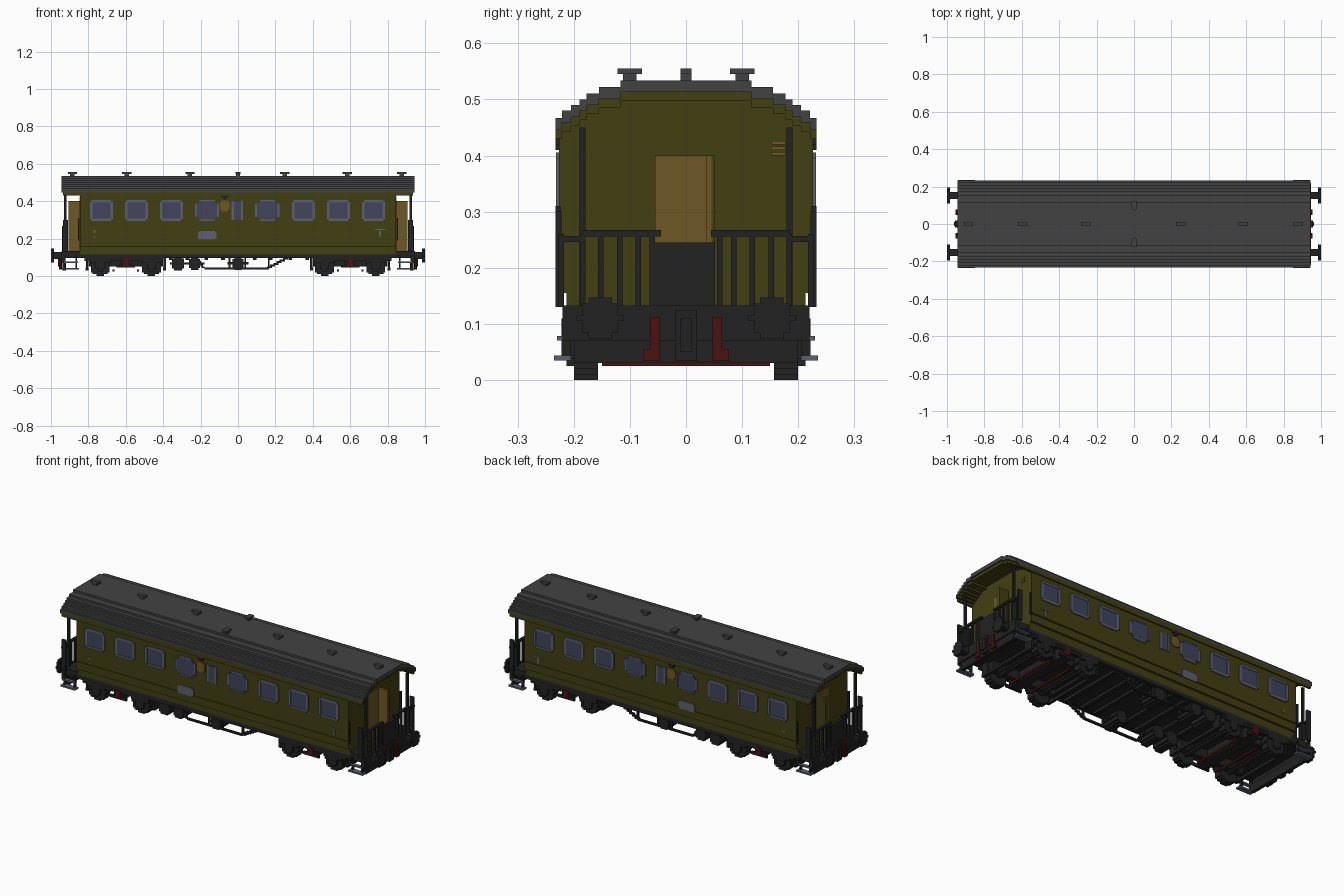
import bpy, bmesh, math

old = bpy.data.objects.get("Cube")
if old:
    bpy.data.objects.remove(old)


def material(name, rgb):
    m = bpy.data.materials.new(name)
    m.use_nodes = True
    m.diffuse_color = (*rgb, 1)
    node = m.node_tree.nodes["Principled BSDF"]
    node.inputs["Base Color"].default_value = (*rgb, 1)
    node.inputs["Roughness"].default_value = 0.8
    return m


OLIVE = material("olive paint", (.055, .05, .006))
ROOF = material("roof grey", (.055, .055, .055))
BLACK = material("chassis black", (.016, .016, .016))
WOOD = material("door wood", (.16, .095, .018))
GLASS = material("window glass", (.05, .058, .105))
METAL = material("light metal", (.11, .12, .16))
RED = material("brake red", (.075, .006, .006))


def part(name, mat, boxes, mirror=""):
    """One object from boxes (x0, x1, y0, y1, z0, z1), mirrored over the named axes."""
    boxes = list(boxes)
    if "x" in mirror:
        boxes += [(-b[1], -b[0], *b[2:]) for b in boxes]
    if "y" in mirror:
        boxes += [(b[0], b[1], -b[3], -b[2], b[4], b[5]) for b in boxes]
    bm = bmesh.new()
    for x0, x1, y0, y1, z0, z1 in boxes:
        low = [bm.verts.new(p) for p in ((x0, y0, z0), (x1, y0, z0), (x1, y1, z0), (x0, y1, z0))]
        high = [bm.verts.new((v.co.x, v.co.y, z1)) for v in low]
        bm.faces.new(low[::-1])
        bm.faces.new(high)
        for i in range(4):
            j = (i + 1) % 4
            bm.faces.new((low[i], low[j], high[j], high[i]))
    mesh = bpy.data.meshes.new(name)
    bm.to_mesh(mesh)
    bm.free()
    mesh.materials.append(mat)
    obj = bpy.data.objects.new(name, mesh)
    bpy.context.collection.objects.link(obj)
    return obj


def disc(u, z, r, rows=9):
    """Stepped disc as rows (u0, u1, z0, z1)."""
    h = 2 * r / rows
    out = []
    for k in range(rows):
        mid = -r + (k + .5) * h
        w = max(h / 2, round(math.sqrt(r * r - mid * mid) / h) * h)
        out.append((u - w, u + w, z + mid - h / 2, z + mid + h / 2))
    return out


def y_disc(x, z, r, y0, y1, rows=9):
    return [(a, b, y0, y1, c, d) for a, b, c, d in disc(x, z, r, rows)]


# Stepped roof arch: half width and top height of each step
STEPS = [(.233, .467), (.221, .48), (.205, .49), (.19, .5), (.177, .511), (.155, .522), (.117, .534)]
END = .845


def arch(length, drop, thick):
    out = []
    for i, (y, z) in enumerate(STEPS):
        top = z - drop
        if i == len(STEPS) - 1:
            out.append((-length, length, -y, y, top - thick, top))
        else:
            inner = STEPS[i + 1][0]
            for a, b in ((inner, y), (-y, -inner)):
                out.append((-length, length, a, b, top - thick, top))
    return out


part("roof", ROOF, arch(.943, 0, .021))
part("roof_lining", OLIVE, arch(.935, .021, .016))

# Body stacked up under the arch
shell = [(-END, END, -.213, .213, .115, .155)]
base = .155
for y, z in STEPS:
    half = min(y, .226)
    shell.append((-END, END, -half, half, base, z - .03))
    base = z - .03
part("body", OLIVE, shell)
part("waist_strips", OLIVE, [(-END, END, .226, .231, .195, .201), (-END, END, .226, .233, .43, .455)], "y")

# Roof vents
vents = []
for x in (-.885, -.595, -.257, .25, .585, .875):
    vents += [(x - .012, x + .012, -.01, .01, .53, .546), (x - .025, x + .025, -.01, .01, .545, .555)]
part("roof_vents", ROOF, vents)
part("side_vents", ROOF, [(-.01, .01, .088, .112, .53, .546), (-.014, .014, .078, .122, .545, .555)], "y")

# Windows: glass plate inside a raised frame
glass, frame = [], []
for x in (-.73, -.543, -.356, .35, .537, .725):
    glass.append((x - .05, x + .05, .225, .229, .303, .397))
    for s in (-1, 1):
        e = x + s * .055
        frame.append((e - .007, e + .007, .225, .232, .305, .395))
        zc = .35 + s * .049
        frame.append((x - .052, x + .052, .225, .232, zc - .006, zc + .006))
for x in (-.166, .157):
    for w, h in ((.058, .03), (.05, .042), (.038, .05)):
        glass.append((x - w, x + w, .225, .2295 + w / 100, .35 - h, .35 + h))
    for s in (-1, 1):
        frame.append((x + s * .06 - .005, x + s * .06 + .005, .225, .232, .315, .385))
        frame.append((x - .04, x + .04, .225, .232, .35 + s * .051 - .004, .35 + s * .051 + .004))
glass.append((-.023, .017, .225, .229, .303, .397))
for x in (-.028, .022):
    frame.append((x - .006, x + .006, .225, .232, .3, .4))
part("window_glass", GLASS, glass, "y")
part("window_frames", METAL, frame, "y")

# Side badge, number plate and small markings
part("round_badge", WOOD, y_disc(-.071, .375, .029, .225, .231, 7), "y")
part("lamp_bracket", BLACK, [(-.09, -.052, .225, .233, .42, .43), (-.08, -.062, .225, .233, .41, .44)], "y")
part("side_plate", METAL, [(-.215, -.115, .225, .231, .2, .235), (-.207, -.123, .225, .2312, .194, .241)], "y")
part("left_marks", METAL, [(.735, .785, .225, .229, .245, .25), (.755, .765, .225, .229, .21, .24)], "y")
part("right_marks", WOOD, [(-.772, -.758, .225, .229, .23, .245), (-.772, -.758, .225, .229, .205, .212)], "y")

# End doorways with the door swung outwards
part("doorway", WOOD, [(END - .01, END + .003, -.055, .05, .13, .4)], "x")
part("open_door_inside", WOOD, [(END, .905, .036, .045, .13, .4)], "x")
part("open_door_outside", OLIVE, [(END, .905, .045, .052, .13, .4)], "x")
part("end_notice", WOOD, [(END, END + .003, .152, .177, z, z + .006) for z in (.4, .41, .42)], "x")

# Platforms, posts and railings
part("platform", BLACK, [(END - .02, .943, -.213, .213, .1, .133)], "x")
part("roof_posts", BLACK, [(.918, .93, .179, .19, .13, .45)], "xy")
part("grab_rails", BLACK, [(.847, .856, .224, .233, .19, .31), (.91, .935, .222, .233, .13, .3)], "xy")
rails = [(.925, .94, .045, .185, .256, .267), (.925, .94, .18, .228, .246, .257)]
rails += [(.927, .938, y - .005, y + .005, .13, .26) for y in (.06, .085, .118, .152, .184, .222)]
part("end_railings", BLACK, rails, "xy")
part("drop_plate", BLACK, [(.925, .94, -.055, .052, .13, .245)], "x")

# Chassis
part("floor", BLACK, [(-.93, .93, -.2, .2, .1, .118)])
part("sole_bars", BLACK, [(-.93, .93, .19, .213, .095, .12)], "y")
part("cross_beams", BLACK, [(x, x + .02, -.19, .19, .085, .105) for x in (-.37, -.28, -.18, -.09, .08, .165, .27, .36)])
part("buffer_beam", BLACK, [(.925, .945, -.22, .22, .07, .133), (.92, .938, -.2, .2, .03, .075)], "x")
part("coupler", BLACK, [(.94, .956, -.02, .02, .035, .125), (.95, .962, -.011, .011, .05, .11)], "x")
part("brake_hoses", RED, [(.943, .953, .047, .064, .05, .112), (.943, .955, .047, .077, .035, .055)], "xy")

# Buffers
heads = [(.985, 1, a, b, c, d) for a, b, c, d in disc(.153, .11, .037, 7)]
part("buffers", BLACK, heads + [(.94, .99, .135, .171, .092, .128)], "xy")

# Entrance steps
part("step_treads", METAL, [(.85, .94, .205, .235, .035, .044), (.855, .935, .21, .23, .07, .078)], "xy")
part("step_hangers", BLACK, [(x, x + .008, .205, .222, .04, .11) for x in (.86, .922)], "xy")

# Bogies
wheels, gear, bogie_red = [], [], []
for wx in (.463, .737):
    wheels += y_disc(wx, .055, .055, .157, .2, 11)
    wheels += y_disc(wx, .055, .03, .2, .213, 5)
    gear += y_disc(wx, .055, .014, -.16, .16, 3)
    gear.append((wx - .055, wx + .055, .2, .213, .07, .1))
gear += [(.4, .82, .198, .21, .08, .1), (.55, .65, .198, .21, .045, .06)]
gear += [(.4, .8, .12, .15, .05, .1), (.57, .63, -.2, .2, .045, .1)]
gear += [(x, x + .015, -.19, .19, .03, .045) for x in (.385, .8)]
gear += [(x, x + .012, .15, .19, .03, .1) for x in (.386, .802)]
bogie_red += [(.582, .618, .2, .215, .055, .095)]
bogie_red += [(x, x + .01, -.15, .15, .025, .035) for x in (.53, .66)]
part("wheels", BLACK, wheels, "xy")
part("bogie_frames", BLACK, gear, "xy")
part("bogie_brakes", RED, bogie_red, "xy")

# Tanks and cylinders under the middle
tanks = []
for x, r in ((-.32, .037), (-.232, .035), (0, .034)):
    tanks += y_disc(x, .067, r, .09, .2, 7)
part("under_tanks", BLACK, tanks, "y")
part("tank_rods", BLACK, [(-.36, -.18, .14, .15, .062, .072), (-.055, .055, .14, .15, .062, .075)], "y")

# Truss with stepped sloping ends
truss = [(-.18, .165, .185, .197, .036, .046)]
truss += [(x, x + .009, .185, .197, .04, .1) for x in (-.05, .035, .16)]
for i in range(7):
    z = .042 + i * .009
    truss.append((.155 + i * .017, .182 + i * .017, .185, .197, z, z + .01))
    truss.append((-.195 - i * .006, -.18 - i * .006, .185, .197, z, z + .01))
part("truss_rods", BLACK, truss, "y")
